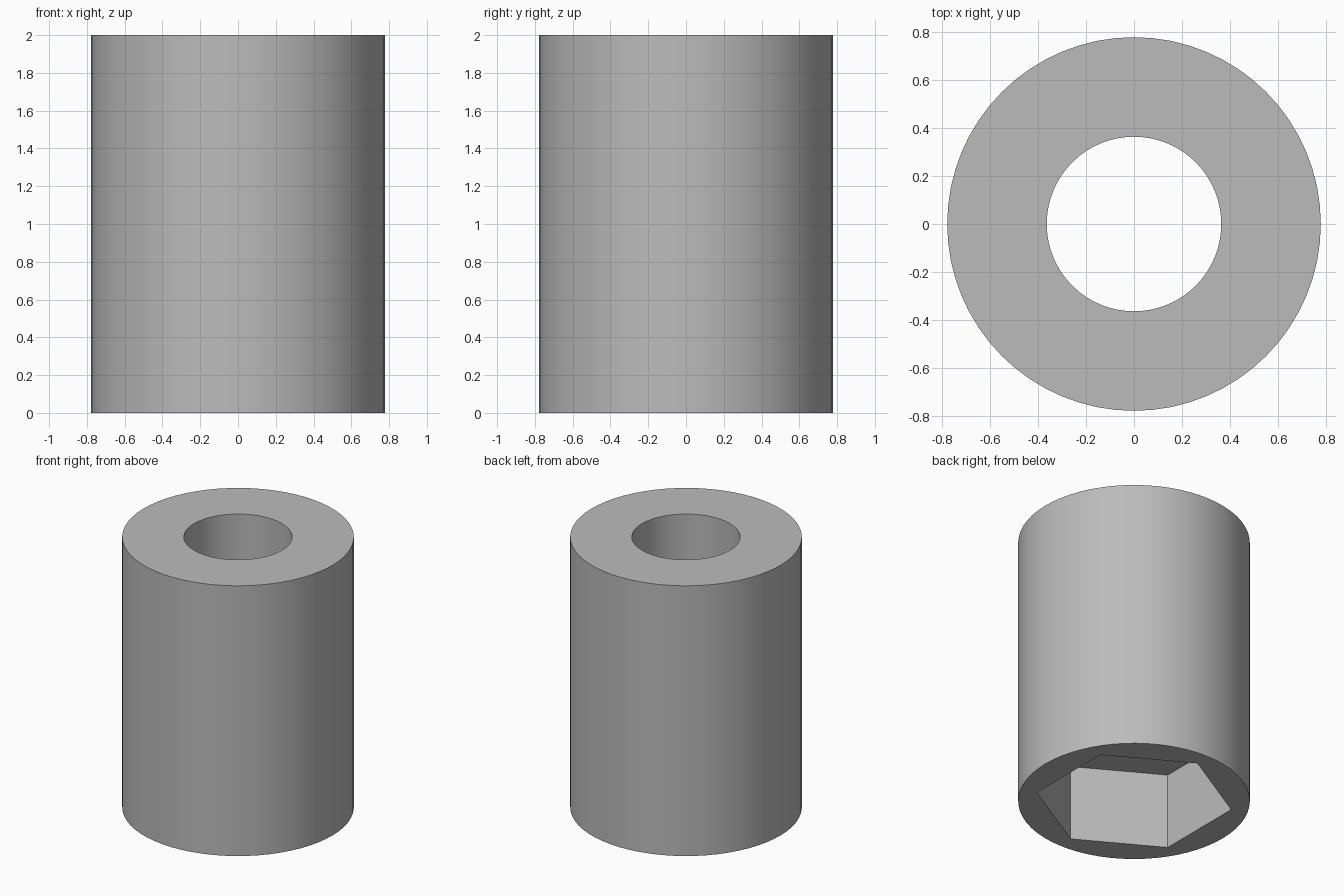
import bpy
import math

cube = bpy.data.objects.get("Cube")
if cube:
    bpy.data.objects.remove(cube, do_unlink=True)

HEIGHT = 2.0
OUTER_RADIUS = 0.777
BORE_RADIUS = 0.363
POCKET_RADIUS = 0.661
POCKET_DEPTH = 0.56
MARGIN = 0.2

# Plain grey material
grey = bpy.data.materials.new("plain_grey")
grey.use_nodes = True
colour = (0.5, 0.5, 0.5, 1.0)
grey.diffuse_color = colour
grey.node_tree.nodes["Principled BSDF"].inputs["Base Color"].default_value = colour


def prism(name, sides, radius, bottom, top):
    """Upright prism with its first corner on the +y axis."""
    bpy.ops.mesh.primitive_cylinder_add(
        vertices=sides, radius=radius, depth=top - bottom,
        location=(0, 0, (top + bottom) / 2))
    obj = bpy.context.object
    obj.name = name
    obj.data.materials.append(grey)
    return obj


def cut(body, cutter):
    """Subtract the cutter from the body and discard it."""
    cutter.hide_render = True
    mod = body.modifiers.new(cutter.name, 'BOOLEAN')
    mod.operation = 'DIFFERENCE'
    mod.solver = 'EXACT'
    mod.object = cutter
    bpy.context.view_layer.objects.active = body
    bpy.ops.object.modifier_apply(modifier=mod.name)
    bpy.data.objects.remove(cutter, do_unlink=True)


# Round sleeve
sleeve = prism("sleeve", 64, OUTER_RADIUS, 0, HEIGHT)

# Hexagonal pocket in the underside, then the round bore right through
cut(sleeve, prism("hex_pocket", 6, POCKET_RADIUS, -MARGIN, POCKET_DEPTH))
cut(sleeve, prism("bore", 64, BORE_RADIUS, -MARGIN, HEIGHT + MARGIN))

# Smooth walls with crisp rims and pocket corners
bpy.ops.object.select_all(action='DESELECT')
sleeve.select_set(True)
bpy.context.view_layer.objects.active = sleeve
bpy.ops.object.shade_smooth_by_angle(angle=math.radians(30))
